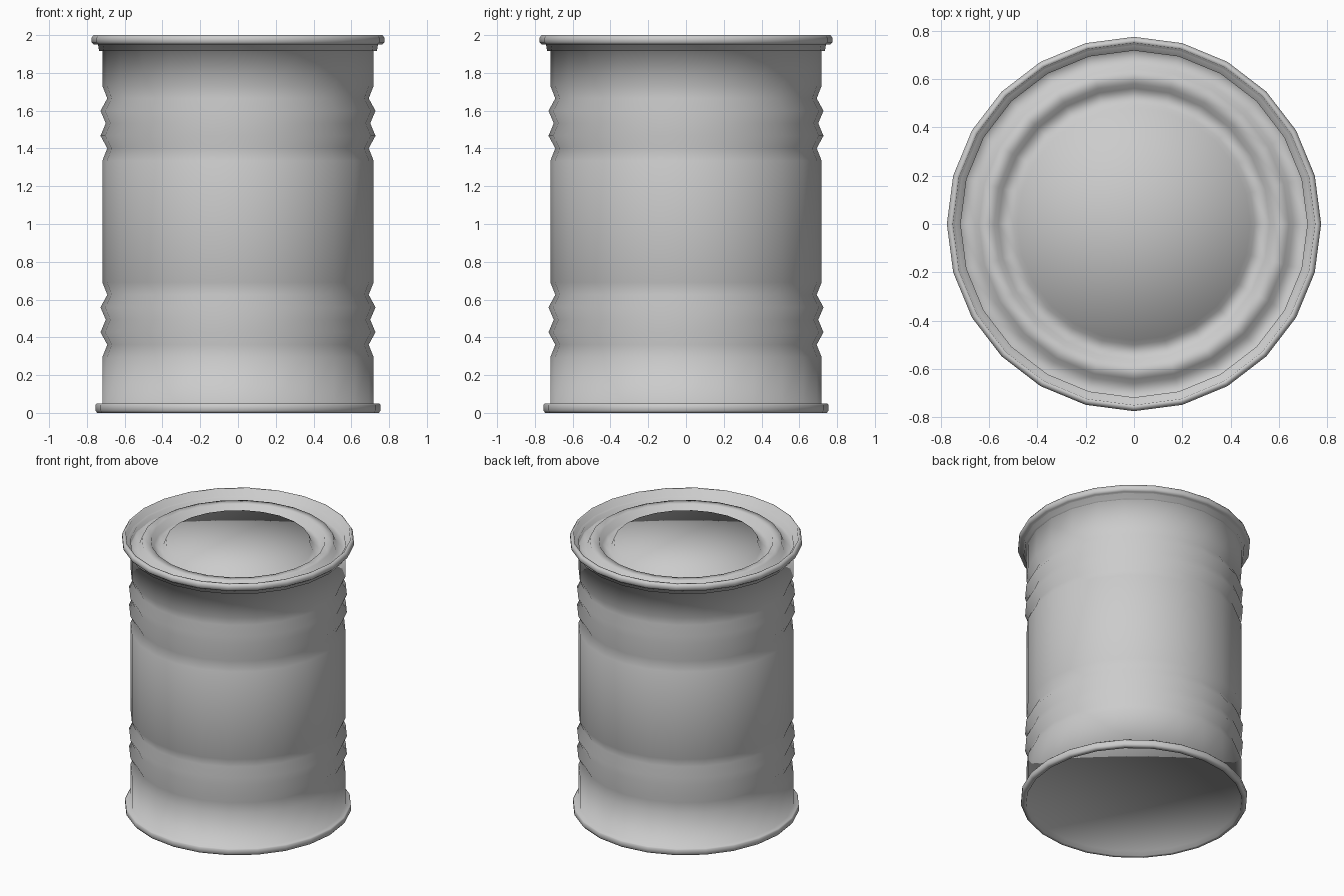
import bpy
import bmesh
from math import cos, sin, tau

SIDES = 24
BODY = 0.718

cube = bpy.data.objects.get("Cube")
if cube:
    bpy.data.objects.remove(cube)

# Plain tin metal
tin = bpy.data.materials.new("tin_grey")
tin.use_nodes = True
colour = (0.6, 0.6, 0.6, 1)
tin.diffuse_color = colour
tin.node_tree.nodes["Principled BSDF"].inputs["Base Color"].default_value = colour


def ribs(start):
    """Two zigzag ridges pressed into the wall, from start upwards."""
    radii = [BODY, 0.692, 0.728, 0.7, 0.728, 0.692, BODY]
    return [(r, start + i * 0.066) for i, r in enumerate(radii)]


def lathe(name, profile):
    """Turn a profile of (radius, height) about z; both ends close on the axis."""
    bm = bmesh.new()
    rings = [[bm.verts.new((r * cos(tau * i / SIDES), r * sin(tau * i / SIDES), z))
              for i in range(SIDES)] for r, z in profile]
    ends = [bm.verts.new((0, 0, profile[k][1])) for k in (0, -1)]
    for i in range(SIDES):
        j = (i + 1) % SIDES
        for low, high in zip(rings, rings[1:]):
            bm.faces.new((low[i], low[j], high[j], high[i]))
        bm.faces.new((ends[0], rings[0][j], rings[0][i]))
        bm.faces.new((ends[1], rings[-1][i], rings[-1][j]))
    mesh = bpy.data.meshes.new(name)
    bm.to_mesh(mesh)
    bm.free()
    mesh.shade_smooth()
    mesh.materials.append(tin)
    obj = bpy.data.objects.new(name, mesh)
    bpy.context.collection.objects.link(obj)
    return obj


# Recessed base and bottom rim
base = [(0.71, 0.03), (0.72, 0), (0.745, 0), (0.755, 0.012),
        (0.755, 0.042), (0.748, 0.05), (BODY, 0.05)]

# Straight wall with two ribbed bands
wall = ribs(0.295) + ribs(1.335) + [(BODY, 1.95)]

# Rolled top rim
rim = [(0.762, 1.95), (0.775, 1.962), (0.775, 1.985), (0.765, 2), (0.75, 2)]

# Lid with stepped rings around a raised centre panel
LOW, HIGH = 1.915, 1.965
lid = [(0.735, LOW), (0.66, LOW), (0.642, HIGH), (0.58, HIGH),
       (0.562, LOW), (0.5, LOW), (0.482, HIGH)]

lathe("tin_can", base + wall + rim + lid)
